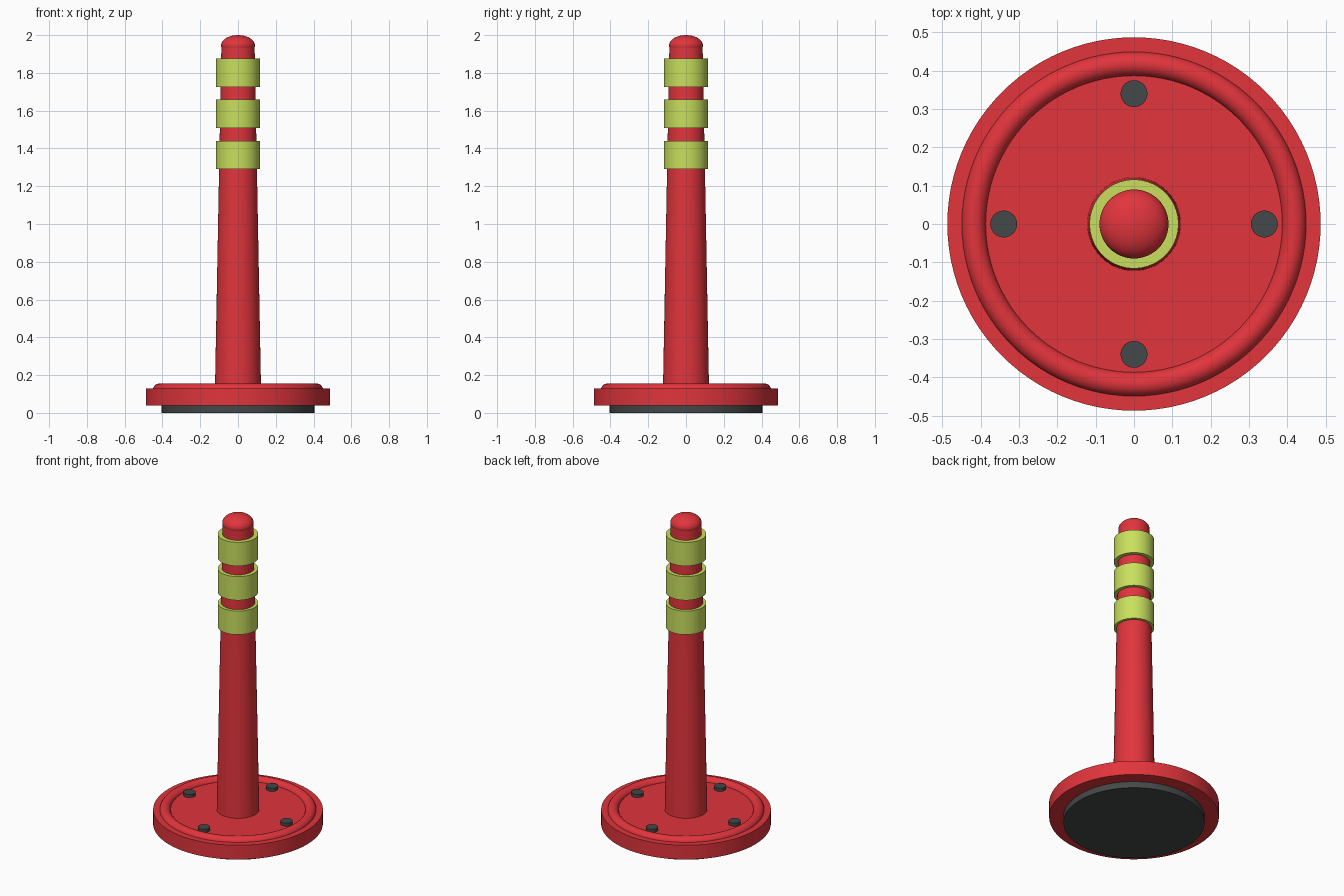
import bpy
import math

if "Cube" in bpy.data.objects:
    bpy.data.objects.remove(bpy.data.objects["Cube"])


def material(name, rgb):
    m = bpy.data.materials.new(name)
    m.diffuse_color = (*rgb, 1)
    m.use_nodes = True
    m.node_tree.nodes["Principled BSDF"].inputs["Base Color"].default_value = m.diffuse_color
    return m


RED = material("red_plastic", (0.75, 0.035, 0.045))
LIME = material("reflective_lime", (0.58, 0.74, 0.11))
BLACK = material("dark_rubber", (0.06, 0.065, 0.065))


def finish(name, mat):
    ob = bpy.context.object
    ob.name = name
    ob.data.materials.append(mat)
    bpy.ops.object.shade_smooth_by_angle(angle=math.radians(30))
    return ob


def tube(name, mat, z0, z1, r0, r1=None, x=0, y=0, sides=96):
    bpy.ops.mesh.primitive_cone_add(
        vertices=sides, radius1=r0, radius2=r0 if r1 is None else r1,
        depth=z1 - z0, location=(x, y, (z0 + z1) / 2))
    return finish(name, mat)


# Weighted base with rubber pad below
tube("rubber_pad", BLACK, 0, 0.04, 0.405)
tube("base_disc", RED, 0.04, 0.13, 0.487)

# Raised rounded rim on the base
bpy.ops.mesh.primitive_torus_add(
    major_segments=96, minor_segments=24, major_radius=0.418,
    minor_radius=0.032, location=(0, 0, 0.123))
finish("base_rim", RED)

# Four bolts
for i in range(4):
    a = i * math.pi / 2
    tube(f"bolt_{i + 1}", BLACK, 0.12, 0.15, 0.035,
         x=0.34 * math.cos(a), y=0.34 * math.sin(a), sides=32)

# Tapered post with domed cap
tube("post", RED, 0.12, 1.94, 0.122, 0.088)
bpy.ops.mesh.primitive_uv_sphere_add(
    segments=64, ring_count=32, radius=1, location=(0, 0, 1.945))
bpy.context.object.scale = (0.09, 0.09, 0.055)
bpy.ops.object.transform_apply(location=False, rotation=False, scale=True)
finish("post_cap", RED)

# Reflective bands
for i, z in enumerate((1.29, 1.508, 1.725)):
    tube(f"reflective_band_{i + 1}", LIME, z, z + 0.15, 0.116)
